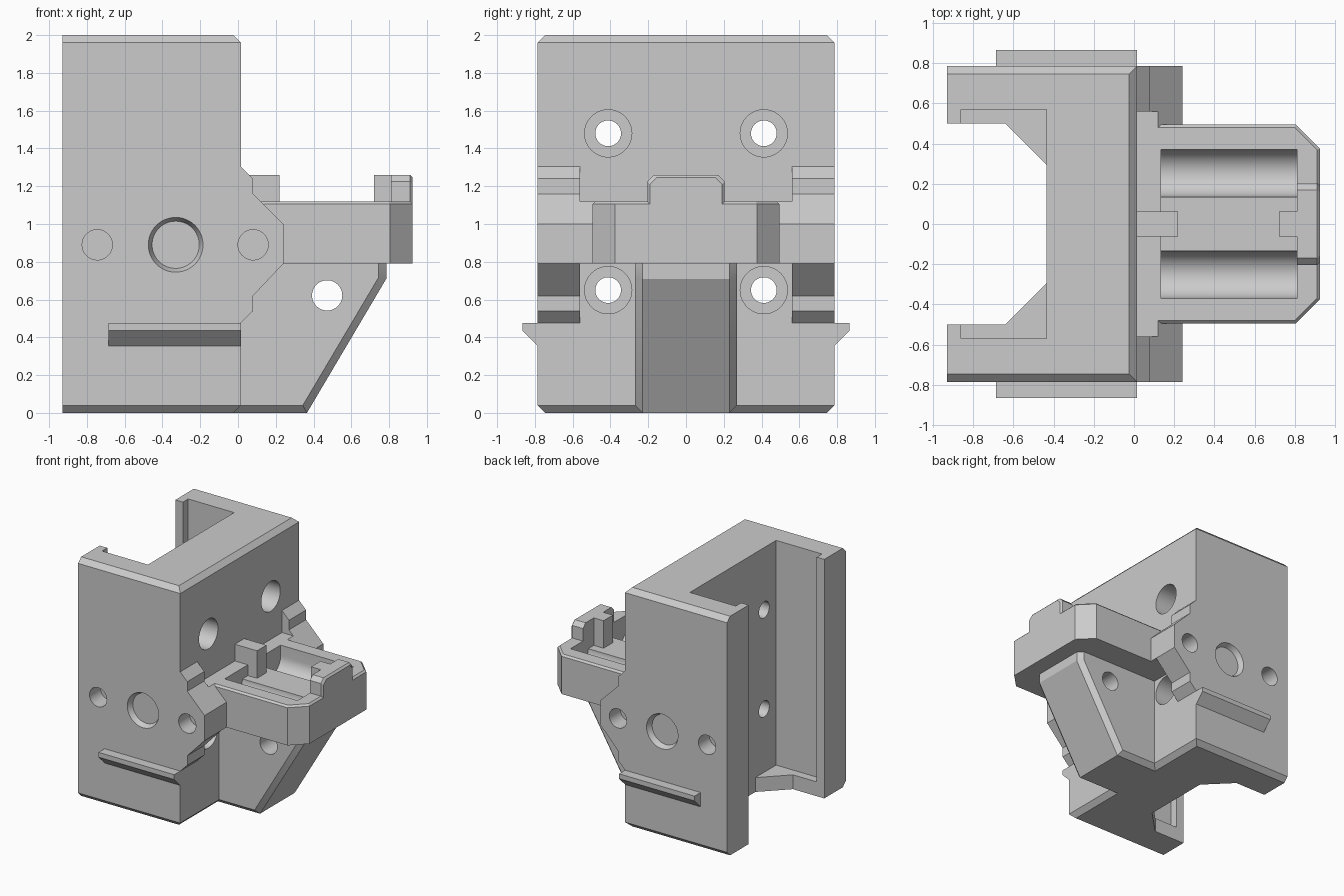
import bpy, bmesh, math

if "Cube" in bpy.data.objects:
    bpy.data.objects.remove(bpy.data.objects["Cube"])

GREY = (0.6, 0.6, 0.6, 1)
grey = bpy.data.materials.new("plain grey")
grey.use_nodes = True
grey.diffuse_color = GREY
grey.node_tree.nodes["Principled BSDF"].inputs["Base Color"].default_value = GREY


def loft(name, axis, rings):
    """Solid through matching outlines; rings = [(position on axis, 2D points)]."""
    place = {"x": lambda p, a, b: (p, a, b),
             "y": lambda p, a, b: (a, p, b),
             "z": lambda p, a, b: (a, b, p)}[axis]
    bm = bmesh.new()
    loops = [[bm.verts.new(place(pos, a, b)) for a, b in pts] for pos, pts in rings]
    bm.faces.new(loops[0])
    bm.faces.new(loops[-1])
    for low, high in zip(loops, loops[1:]):
        for i in range(len(low)):
            j = (i + 1) % len(low)
            bm.faces.new((low[i], low[j], high[j], high[i]))
    bmesh.ops.recalc_face_normals(bm, faces=bm.faces)
    mesh = bpy.data.meshes.new(name)
    bm.to_mesh(mesh)
    bm.free()
    mesh.materials.append(grey)
    obj = bpy.data.objects.new(name, mesh)
    bpy.context.collection.objects.link(obj)
    return obj


def prism(name, axis, lo, hi, pts):
    return loft(name, axis, [(lo, pts), (hi, pts)])


def rect(a0, a1, b0, b1):
    return [(a0, b0), (a1, b0), (a1, b1), (a0, b1)]


def circle(a, b, r, start=0, sweep=2 * math.pi, n=48):
    count = n if sweep == 2 * math.pi else n + 1
    return [(a + r * math.cos(start + sweep * i / n),
             b + r * math.sin(start + sweep * i / n)) for i in range(count)]


def mirrored(pts):
    """Close an outline symmetric about its second coordinate."""
    return pts + [(a, -b) for a, b in reversed(pts)]


def cut(objects, cutters):
    for obj in objects:
        bpy.context.view_layer.objects.active = obj
        for cutter in cutters:
            mod = obj.modifiers.new("cut", "BOOLEAN")
            mod.operation, mod.solver, mod.object = "DIFFERENCE", "EXACT", cutter
            bpy.ops.object.modifier_apply(modifier=mod.name)
    for cutter in cutters:
        bpy.data.objects.remove(cutter)


BACK, FACE, SIDE, C = -0.93, 0.015, 0.785, 0.04

# Main block with chamfered top and bottom edges
full = rect(BACK, FACE, -SIDE, SIDE)
inset = rect(BACK, FACE - C, -SIDE + C, SIDE - C)
block = loft("main_block", "z", [(0, inset), (C, full), (2 - C, full), (2, inset)])
parts = [block]

# Side wings beside the arm and snap ridges on both sides
wing_profile = [(FACE, 1.305), (0.08, 1.24), (0.08, 1.16), (0.24, 1.0),
                (0.24, 0.79), (0.08, 0.62), (0.08, 0.54), (FACE, 0.475)]
wings = []
for s, side in ((1, "left"), (-1, "right")):
    wings.append(prism(side + "_wing", "y", s * 0.56, s * SIDE, wing_profile))
    ridge = [(s * SIDE, 0.475), (s * 0.865, 0.475), (s * 0.865, 0.435), (s * SIDE, 0.355)]
    parts.append(prism(side + "_snap_ridge", "x", -0.685, FACE, ridge))
parts += wings

# Rear channel with retaining lips, and the opening in its floor
cut([block], [
    prism("channel", "z", 0.12, 3, mirrored(
        [(-1.1, 0.5), (-0.86, 0.5), (-0.86, 0.57), (-0.435, 0.57)])),
    prism("floor_opening", "z", -1, 0.3, mirrored(
        [(-1.1, 0.5), (-0.64, 0.5), (-0.435, 0.295)]))])

# Counterbored screw holes
screws = []
for y in (-0.412, 0.412):
    for z in (0.65, 1.48):
        screws.append(prism("screw_bore", "x", -1, 0.5, circle(y, z, 0.068)))
        screws.append(prism("screw_head", "x", -0.2, 0.2, circle(y, z, 0.125)))
cut([block], screws)

# Pin holes and shallow round recess on both sides
for s in (1, -1):
    cut([block] + wings, [prism("pin_hole", "y", s * 0.64, s * 0.9, circle(x, 0.89, 0.08))
                          for x in (-0.745, 0.08)])
    cut([block], [loft("recess", "y", [(s * 0.74, circle(-0.33, 0.89, 0.125)),
                                       (s * SIDE, circle(-0.33, 0.89, 0.145)),
                                       (s * 0.9, circle(-0.33, 0.89, 0.145))])])


# Arm with clipped corners and a chamfered rim
def arm_plan(e):
    return mirrored([(FACE, 0.495 - e), (0.805 - 0.4 * e, 0.495 - e),
                     (0.925 - e, 0.375 - 0.4 * e)])


arm = loft("arm", "z", [(0.79, arm_plan(0)), (1.105, arm_plan(0)), (1.12, arm_plan(0.015))])
root = prism("arm_root", "y", -0.56, 0.56,
             [(FACE, 0.79), (0.24, 0.79), (0.24, 1.0), (0.12, 1.12), (FACE, 1.12)])
parts += [arm, root]

# Pocket with two rounded troughs and a low ridge between them
FLOOR = 1.03
pocket = ([(-0.37, 1.4)] + circle(-0.2525, FLOOR, 0.1175, math.pi, math.pi, 24)
          + circle(0.2525, FLOOR, 0.1175, math.pi, math.pi, 24) + [(0.37, 1.4)])
cut([arm, root], [prism("pocket", "x", 0.135, 0.81, pocket)])

# Posts and end stop
for name, x0, x1 in (("inner_post", FACE, 0.22), ("outer_post", 0.72, 0.81)):
    parts.append(prism(name, "x", x0, x1, rect(-0.062, 0.062, FLOOR, 1.26)))


def stop_outline(e):
    w, t = 0.205 - e, 1.26 - e
    return [(-w, 1.105), (w, 1.105), (w, t - 0.035), (w - 0.035, t),
            (0.035 - w, t), (-w, t - 0.035)]


parts.append(loft("end_stop", "x", [(0.81, stop_outline(0)), (0.91, stop_outline(0)),
                                    (0.925, stop_outline(0.015))]))

# Sloping gusset under the arm, with a cross hole
outer = [(-0.025, 0), (0.365, 0), (0.785, 0.71), (0.785, 0.79), (-0.025, 0.79)]
inner = [(-0.025, C), (0.343, C), (0.743, 0.715), (0.743, 0.79), (-0.025, 0.79)]
gusset = loft("gusset", "y", [(-0.27, inner), (-0.23, outer), (0.23, outer), (0.27, inner)])
cut([gusset], [prism("cross_hole", "y", -0.5, 0.5, circle(0.472, 0.622, 0.08))])
parts.append(gusset)

# Smooth the round surfaces, keep edges sharp
bpy.ops.object.select_all(action="DESELECT")
for obj in parts:
    obj.select_set(True)
bpy.context.view_layer.objects.active = block
bpy.ops.object.shade_smooth_by_angle(angle=math.radians(25))
